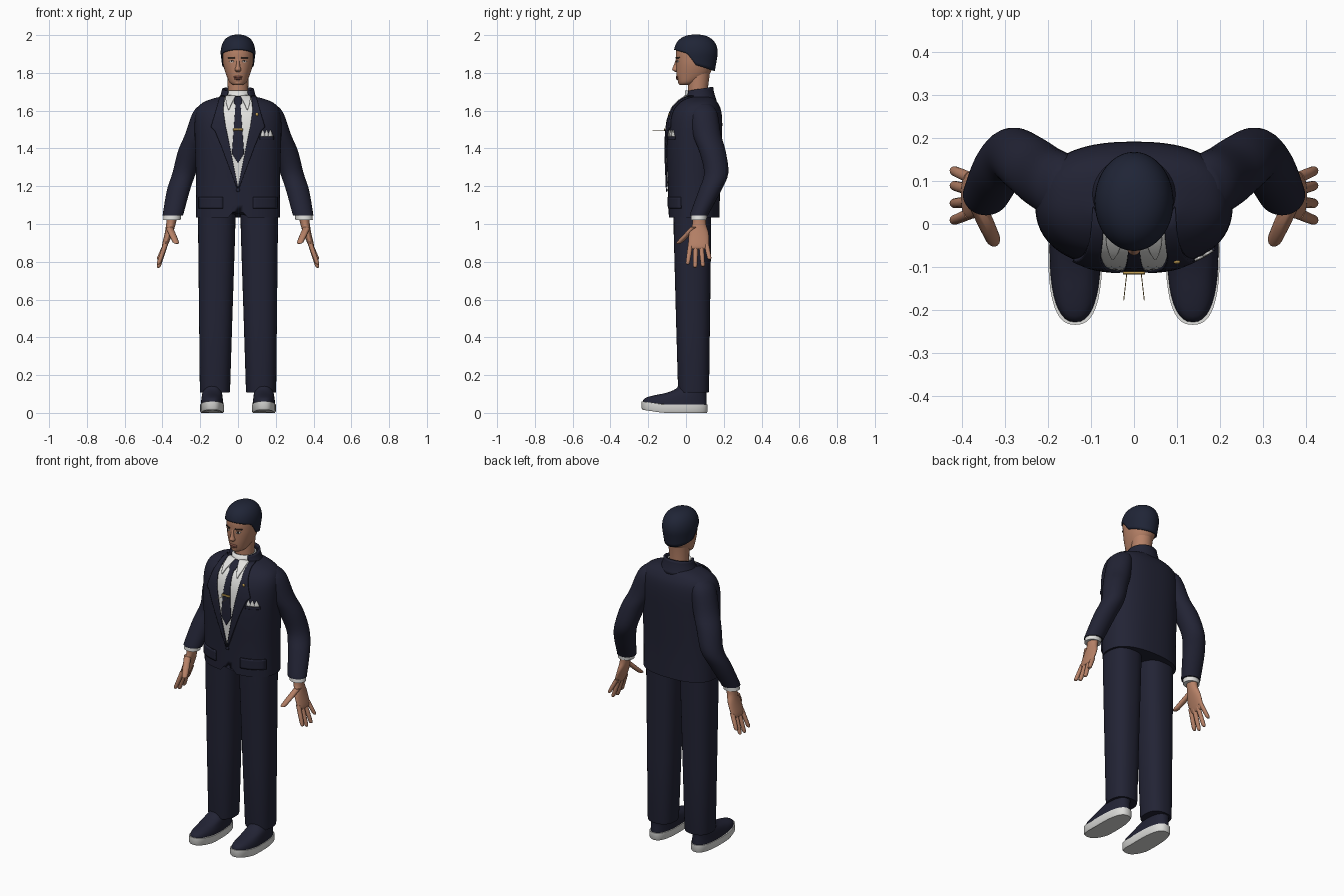
import bpy, bmesh, math
from mathutils import Vector

cube = bpy.data.objects.get("Cube")
if cube:
    bpy.data.objects.remove(cube, do_unlink=True)


def material(name, r, g, b):
    m = bpy.data.materials.new(name)
    m.use_nodes = True
    m.diffuse_color = (r, g, b, 1)
    bsdf = next(n for n in m.node_tree.nodes if n.type == 'BSDF_PRINCIPLED')
    bsdf.inputs["Base Color"].default_value = (r, g, b, 1)
    return m


NAVY = material("navy cloth", .016, .017, .035)
HAIR = material("blue black hair", .014, .018, .037)
SKIN = material("skin", .47, .22, .135)
WHITE = material("white cotton", .76, .76, .74)
SOLE = material("sole rubber", .72, .72, .7)
GOLD = material("gold", .5, .32, .08)
LIPS = material("lips", .3, .11, .08)
BROWN = material("dark brown", .04, .025, .02)


def surface(name, rows, mat, closed=True, caps=True, mirror=False, thick=0):
    """Skin a grid of points; optional end caps, mirroring and thickness."""
    bm = bmesh.new()
    grid = [[bm.verts.new(p) for p in row] for row in rows]
    count = len(grid[0])
    for low, high in zip(grid, grid[1:]):
        for i in range(count if closed else count - 1):
            j = (i + 1) % count
            bm.faces.new((low[i], low[j], high[j], high[i]))
    if closed and caps:
        bm.faces.new(grid[0][::-1])
        bm.faces.new(grid[-1])
    bmesh.ops.remove_doubles(bm, verts=bm.verts, dist=.00005)
    bmesh.ops.recalc_face_normals(bm, faces=bm.faces)
    mesh = bpy.data.meshes.new(name)
    bm.to_mesh(mesh)
    bm.free()
    mesh.materials.append(mat)
    for poly in mesh.polygons:
        poly.use_smooth = True
    mesh.set_sharp_from_angle(angle=math.radians(45))
    ob = bpy.data.objects.new(name, mesh)
    bpy.context.collection.objects.link(ob)
    if thick:
        solid = ob.modifiers.new("thickness", 'SOLIDIFY')
        solid.thickness, solid.offset = thick, 0
    if mirror:
        ob.modifiers.new("mirror", 'MIRROR')
    return ob


def dense(rings, steps=4):
    """Smooth a list of rings with a Catmull-Rom spline."""
    out = []
    for i in range(len(rings) - 1):
        quad = [Vector(rings[min(max(i + k, 0), len(rings) - 1)]) for k in (-1, 0, 1, 2)]
        a, b, c, d = quad
        for s in range(steps):
            t = s / steps
            out.append(b + (c - a) * t / 2 + (a * 2 - b * 5 + c * 4 - d) * t * t / 2
                       + (b * 3 - a - c * 3 + d) * t ** 3 / 2)
    return out + [Vector(rings[-1])]


def oval(cx, cy, z, rx, ry, power=2, n=40):
    pts = []
    for i in range(n):
        c, s = math.cos(math.tau * i / n), math.sin(math.tau * i / n)
        pts.append(Vector((cx + rx * math.copysign(abs(c) ** (2 / power), c),
                           cy + ry * math.copysign(abs(s) ** (2 / power), s), z)))
    return pts


def loft(name, rings, mat, power=2, n=40, **kw):
    """Rings are (x, y, z, x radius, y radius)."""
    return surface(name, [oval(*r, power, n) for r in rings], mat, **kw)


def front_y(rings, power, x, z):
    """Depth of the front of a loft at a point."""
    z = min(max(z, rings[0][2]), rings[-1][2])
    for a, b in zip(rings, rings[1:]):
        if z <= b[2]:
            r = a.lerp(b, (z - a[2]) / (b[2] - a[2]))
            break
    k = min(abs(x / r[3]), .99)
    return r[1] - r[4] * (1 - k ** power) ** (1 / power)


def panel(name, base, rows, mat, lift=.004, thick=.006, cols=8, steps=6, **kw):
    """Thin plate that hugs the front of a loft; rows are (z, x start, x end)."""
    fine = []
    for a, b in zip(rows, rows[1:]):
        fine += [Vector(a).lerp(Vector(b), s / steps) for s in range(steps)]
    fine.append(Vector(rows[-1]))
    pts = []
    for z, x0, x1 in fine:
        xs = [x0 + (x1 - x0) * i / cols for i in range(cols + 1)]
        pts.append([(x, front_y(*base, x, z) - lift, z + lift / 2) for x in xs])
    return surface(name, pts, mat, closed=False, thick=thick, **kw)


def ball(name, pos, size, mat, **kw):
    rows = []
    for i in range(9):
        a = math.pi * (i / 8 - .5)
        r = max(math.cos(a), .01)
        rows.append(oval(pos[0], pos[1], pos[2] + size[2] * math.sin(a), size[0] * r, size[1] * r, n=16))
    return surface(name, rows, mat, **kw)


# Jacket body with a notched front hem
torso = dense([(0, .043, 1.035, .222, .135), (0, .042, 1.2, .222, .138),
               (0, .042, 1.4, .227, .146), (0, .048, 1.53, .23, .144),
               (0, .056, 1.6, .22, .13), (0, .064, 1.64, .19, .105),
               (0, .07, 1.665, .13, .078), (0, .07, 1.675, .08, .06)])
BODY = (torso, 2.4)
jacket = loft("jacket_body", torso, NAVY, 2.4, 72)
for v in jacket.data.vertices:
    if v.co.y < 0 and v.co.z < 1.04:
        v.co.z += .09 * max(0, 1 - abs(v.co.x) / .04)

# Sleeves, cuffs
loft("sleeves", dense([(.345, .07, 1.045, .053, .048), (.342, .074, 1.06, .055, .05),
                       (.315, .128, 1.18, .061, .06), (.285, .16, 1.27, .062, .064),
                       (.25, .14, 1.385, .068, .07), (.21, .11, 1.475, .07, .075),
                       (.175, .09, 1.59, .064, .075), (.16, .085, 1.635, .035, .045)]),
     NAVY, mirror=True)
loft("shirt_cuffs", [(.35, .067, 1.022, .046, .042), (.345, .07, 1.06, .047, .043)], WHITE, mirror=True)

# Hands
loft("palms", dense([(.392, .066, .868, .009, .046), (.388, .066, .885, .015, .054),
                     (.367, .068, .95, .021, .052), (.355, .07, 1.0, .025, .036),
                     (.35, .07, 1.05, .03, .036)]), SKIN, mirror=True, n=24)


def digit(name, start, tip, r):
    a, b = Vector(start), Vector(tip)
    rings = []
    for t, k in ((1, .3), (.97, .75), (.9, .95), (.5, 1.05), (0, 1.1)):
        p = a.lerp(b, t)
        rings.append((*p, r * k, r * k))
    loft(name, rings, SKIN, n=14, mirror=True)


for finger, y0, y1, z in (("index", .024, .008, .785), ("middle", .052, .048, .768),
                          ("ring", .08, .09, .773), ("little", .108, .125, .812)):
    digit(finger + "_fingers", (.383, y0, .895), (.422, y1, z), .012)
digit("thumbs", (.365, .045, .985), (.325, -.042, .895), .018)

# Trousers
loft("trousers", [(.122, .04, .108, .078, .08), (.122, .04, .12, .08, .082),
                  (.118, .037, .5, .088, .09), (.113, .034, .95, .098, .099),
                  (.112, .034, 1.12, .1, .1)], NAVY, 2.4, mirror=True)

# Shoes with upturned toes
sole = loft("shoe_soles", [(.137, -.06, 0, .058, .17), (.137, -.06, .008, .063, .175),
                           (.137, -.06, .044, .063, .175)], SOLE, 2.6, mirror=True)
upper = loft("shoe_uppers", dense([(.137, -.06, .04, .06, .17), (.137, -.053, .065, .058, .162),
                                   (.137, -.02, .093, .054, .128), (.135, .022, .12, .05, .088),
                                   (.13, .035, .15, .048, .07)]), NAVY, 2.4, mirror=True)
for shoe in (sole, upper):
    for v in shoe.data.vertices:
        v.co.z += .15 * max(0, -.12 - v.co.y)
panel("shoe_laces", (dense([(.137, .04, .1, .06, .1), (.137, .04, .13, .06, .1)]), 2),
      [(.112, .11, .16), (.118, .11, .16)], WHITE, mirror=True)

# Shirt front, tie and shirt collar
panel("shirt_front", BODY, [(1.2, -.004, .004), (1.4, -.048, .048), (1.6, -.084, .084),
                            (1.672, -.074, .074)], WHITE, .002, cols=16)
panel("tie", BODY, [(1.322, -.002, .002), (1.37, -.032, .032), (1.63, -.013, .013),
                    (1.635, -.02, .02), (1.672, -.024, .024)], NAVY, .007)
loft("shirt_collar", [(0, .06, 1.64, .07, .068), (0, .06, 1.705, .062, .06)], WHITE, caps=False, thick=.008)
panel("collar_points", BODY, [(1.6, .048, .052), (1.64, .03, .064), (1.675, .012, .066)],
      WHITE, .009, mirror=True)
panel("tie_clip", BODY, [(1.489, -.026, .026), (1.499, -.026, .026)], GOLD, .014)
surface("tie_clip_pins", [[(x + dx, y, 1.494 + dz) for dx, dz in
                           ((.001, 0), (0, .001), (-.001, 0), (0, -.001))]
                          for x, y in ((.014, -.09), (.024, -.178))], GOLD, mirror=True)

# Lapels, jacket collar, pockets, button and pin
panel("lapels", BODY, [(1.19, 0, .008), (1.4, .042, .085), (1.49, .06, .122), (1.51, .065, .142),
                       (1.6, .078, .115), (1.672, .07, .095)], NAVY, .007, .009, mirror=True)
collar = []
for i in range(7):
    t = i / 6
    collar.append([])
    for j in range(41):
        a = math.radians(-48 + 276 * j / 40)
        flare = 1 + .28 * (1 - t) ** 1.5
        back = .012 * math.sin(a)
        collar[-1].append((.079 * flare * math.cos(a), .068 + .07 * flare * math.sin(a),
                           1.648 + .066 * t + back * t))
surface("jacket_collar", collar, NAVY, closed=False, thick=.012)
panel("pocket_flaps", BODY, [(1.08, .08, .205), (1.14, .08, .205)], NAVY, .004, .009, mirror=True)
panel("breast_pocket", BODY, [(1.445, .115, .188), (1.462, .115, .188)], NAVY)
for i in range(3):
    x = .12 + .02 * i
    panel("pocket_square_fold", BODY, [(1.46, x, x + .024), (1.475, x + .002, x + .021),
                                       (1.495, x + .01, x + .012)], WHITE, .004, cols=2, steps=2)
ball("jacket_button", (0, front_y(*BODY, 0, 1.18) - .006, 1.18), (.01, .005, .01), NAVY)
ball("lapel_pin", (.1, front_y(*BODY, .1, 1.58) - .014, 1.58), (.008, .005, .009), GOLD)

# Neck and head
loft("neck", [(0, .065, 1.65, .054, .054), (0, .063, 1.72, .054, .053), (0, .068, 1.81, .058, .06)], SKIN)
skull = dense([(0, -.004, 1.735, .022, .028), (0, .008, 1.748, .043, .048),
               (0, .034, 1.785, .061, .083), (0, .045, 1.83, .075, .097),
               (0, .048, 1.87, .081, .101), (0, .05, 1.92, .082, .102),
               (0, .05, 1.965, .068, .08), (0, .05, 1.985, .035, .045)])
HEAD = (skull, 2.1)
loft("head", skull, SKIN, 2.1)

# Nose, mouth, brows and eyes
loft("nose", dense([(0, -.046, 1.806, .012, .012), (0, -.053, 1.817, .017, .02),
                    (0, -.052, 1.835, .011, .015), (0, -.048, 1.862, .008, .009),
                    (0, -.045, 1.885, .008, .004)]), SKIN, n=20)
ball("upper_lip", (0, -.046, 1.778), (.025, .008, .006), LIPS)
ball("lower_lip", (0, -.044, 1.769), (.022, .009, .006), LIPS)
ball("chin", (0, -.024, 1.75), (.024, .018, .015), SKIN)
panel("eyebrows", HEAD, [(1.876, .017, .05), (1.882, .018, .054)], BROWN, .003, .005, mirror=True)
panel("eyes", HEAD, [(1.855, .03, .038), (1.861, .021, .046), (1.866, .029, .04)],
      WHITE, .001, .003, mirror=True)
panel("irises", HEAD, [(1.855, .032, .036), (1.861, .029, .039), (1.867, .031, .037)],
      BROWN, .003, .003, mirror=True)

# Hair cap with a shaped hairline
LINE = ((-1, 1.81), (0, 1.842), (.15, 1.865), (.4, 1.903), (1, 1.922))
hair = [[] for i in range(17)]
for j in range(64):
    a = math.tau * j / 64
    s = -math.sin(a)
    for (s0, z0), (s1, z1) in zip(LINE, LINE[1:]):
        if s0 - .001 <= s <= s1 + .001:
            edge = z0 + (z1 - z0) * (s - s0) / (s1 - s0)
    for i, row in enumerate(hair):
        z = edge + (2 - edge) * math.sin(math.pi / 2 * i / 16)
        h = min(abs(z - 1.9) / .1, 1)
        r = (1 - h ** 2.4) ** (1 / 2.4) if z > 1.9 else 1 - .15 * h
        row.append((.089 * r * math.cos(a), .052 - .113 * r * s, z))
surface("hair", hair, HAIR, caps=False, thick=.006)
